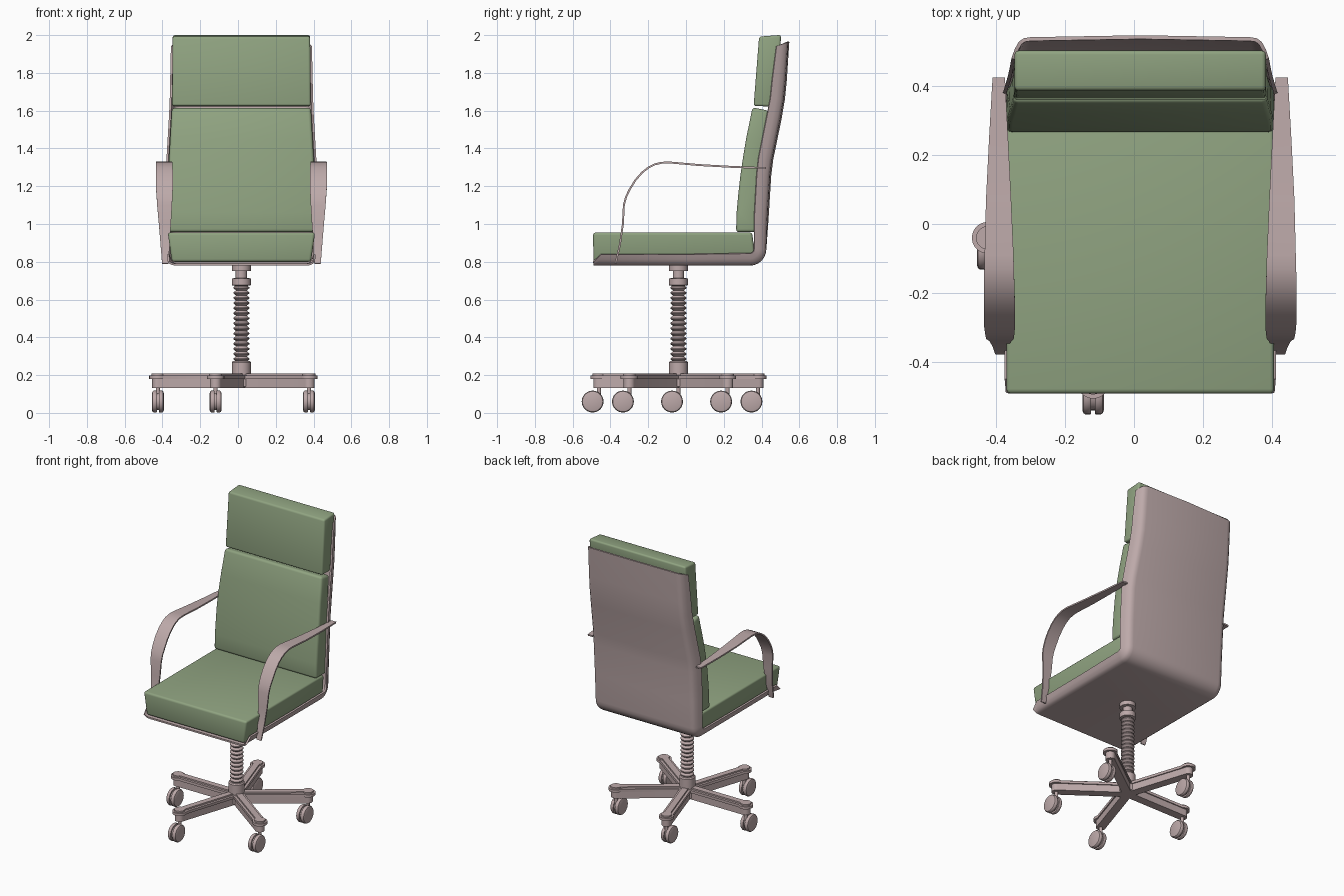
import bpy, bmesh, math
from mathutils import Matrix, Vector

if "Cube" in bpy.data.objects:
    bpy.data.objects.remove(bpy.data.objects["Cube"], do_unlink=True)

CX, CY = 0.018, -0.04          # column axis


def material(name, rgb):
    m = bpy.data.materials.new(name)
    m.use_nodes = True
    m.diffuse_color = (*rgb, 1)
    bsdf = m.node_tree.nodes["Principled BSDF"]
    bsdf.inputs["Base Color"].default_value = (*rgb, 1)
    bsdf.inputs["Roughness"].default_value = 0.7
    return m


GREEN = material("sage green fabric", (0.28, 0.37, 0.22))
MAUVE = material("dusty mauve frame", (0.51, 0.40, 0.40))


def finish(name, bm, mat, thickness=0.0, offset=0.0, angle=35):
    bmesh.ops.recalc_face_normals(bm, faces=bm.faces)
    mesh = bpy.data.meshes.new(name)
    bm.to_mesh(mesh)
    bm.free()
    mesh.materials.append(mat)
    ob = bpy.data.objects.new(name, mesh)
    bpy.context.collection.objects.link(ob)
    bpy.ops.object.select_all(action='DESELECT')
    ob.select_set(True)
    bpy.context.view_layer.objects.active = ob
    if thickness:
        mod = ob.modifiers.new("thickness", 'SOLIDIFY')
        mod.thickness, mod.offset = thickness, offset
        bpy.ops.object.modifier_apply(modifier=mod.name)
    bpy.ops.object.shade_smooth_by_angle(angle=math.radians(angle))
    return ob


def sheet(bm, rows):
    """Quad grid through rows of points."""
    grid = [[bm.verts.new(p) for p in row] for row in rows]
    for a, b in zip(grid, grid[1:]):
        for i in range(len(a) - 1):
            bm.faces.new((a[i], a[i + 1], b[i + 1], b[i]))


def lathe(bm, profile, matrix, steps=24):
    """Closed turned solid from (radius, height) pairs."""
    rings = []
    for r, h in profile:
        rings.append([bm.verts.new(matrix @ Vector((r * math.cos(math.tau * i / steps),
                      r * math.sin(math.tau * i / steps), h))) for i in range(steps)])
    for a, b in zip(rings, rings[1:]):
        for i in range(steps):
            j = (i + 1) % steps
            bm.faces.new((a[i], a[j], b[j], b[i]))
    bm.faces.new(rings[0])
    bm.faces.new(rings[-1])


def prism(bm, outline, z0, z1, matrix):
    """Extruded flat outline."""
    lo = [bm.verts.new(matrix @ Vector((x, y, z0))) for x, y in outline]
    hi = [bm.verts.new(matrix @ Vector((x, y, z1))) for x, y in outline]
    bm.faces.new(lo)
    bm.faces.new(hi)
    n = len(lo)
    for i in range(n):
        bm.faces.new((lo[i], lo[(i + 1) % n], hi[(i + 1) % n], hi[i]))


def interp(table, t):
    for (a, va), (b, vb) in zip(table, table[1:]):
        if t <= b:
            return va + (vb - va) * max(0, (t - a) / (b - a))
    return table[-1][1]


def cushion(name, profile, widths, bevel):
    """Side profile (y, z) extruded across x, half width following height."""
    bm = bmesh.new()
    ends = [[bm.verts.new((CX + s * interp(widths, z), y, z)) for y, z in profile] for s in (-1, 1)]
    n = len(profile)
    for e in ends:
        bm.faces.new(e)
    for i in range(n):
        j = (i + 1) % n
        bm.faces.new((ends[0][i], ends[0][j], ends[1][j], ends[1][i]))
    bmesh.ops.recalc_face_normals(bm, faces=bm.faces)
    sharp = [e for e in bm.edges if e.calc_face_angle(0) > math.radians(35)]
    bmesh.ops.bevel(bm, geom=sharp, offset=bevel, segments=3, profile=0.5, affect='EDGES')
    finish(name, bm, GREEN, angle=40)


# Cushions
cushion("seat_cushion", [(-0.49, 0.80), (-0.492, 0.955), (0.35, 0.955), (0.37, 0.80)],
        [(0.80, 0.368), (0.86, 0.388), (0.955, 0.39)], 0.014)
cushion("back_cushion",
        [(0.265, 0.957), (0.268, 1.06), (0.277, 1.16), (0.287, 1.25), (0.30, 1.34), (0.318, 1.45),
         (0.352, 1.617), (0.438, 1.60), (0.41, 1.42), (0.40, 1.25), (0.39, 0.957)],
        [(0.957, 0.388), (1.3, 0.386), (1.617, 0.368)], 0.016)
cushion("head_cushion", [(0.358, 1.625), (0.387, 1.992), (0.503, 2.001), (0.50, 1.93), (0.448, 1.622)],
        [(1.62, 0.367), (2.0, 0.364)], 0.012)

# Seat and back shell: one bent sheet with flared side lips (y, z, half width, lip depth)
path = [(-0.49, 0.785, 0.385, 0.015), (-0.45, 0.785, 0.388, 0.055), (0.0, 0.785, 0.39, 0.055)]
for k in range(7):
    a = math.radians(-90 + 15 * k)
    path.append((0.338 + 0.082 * math.cos(a), 0.867 + 0.082 * math.sin(a), 0.392, 0.06))
path += [(0.427, 1.05, 0.394, 0.065), (0.440, 1.26, 0.394, 0.066), (0.450, 1.34, 0.391, 0.067),
         (0.495, 1.56, 0.378, 0.068), (0.512, 1.66, 0.374, 0.066), (0.522, 1.76, 0.372, 0.066),
         (0.536, 1.963, 0.368, 0.062)]
rows = []
for i, (y, z, w, d) in enumerate(path):
    p, q = path[max(i - 1, 0)], path[min(i + 1, len(path) - 1)]
    t = Vector((q[0] - p[0], q[1] - p[1])).normalized()
    ny, nz = -t.y, t.x
    if i == len(path) - 1:
        ny, nz = -0.93, -0.35       # top lip slopes down
    half = [(w, d), (w - 0.009, d * 0.55), (w - 0.02, d * 0.2), (w - 0.032, d * 0.05), (w - 0.05, 0)]
    section = [(-x, h) for x, h in half] + [(0, -0.006 if z > 1 else 0)] + half[::-1]
    rows.append([(CX + x, y + ny * h, z + nz * h) for x, h in section])
bm = bmesh.new()
sheet(bm, rows)
finish("seat_shell", bm, MAUVE, 0.011)

# Armrest straps: (y, z, inner offset, outer offset)
strap = [(-0.373, 0.79, 0.386, 0.42), (-0.35, 0.89, 0.380, 0.428), (-0.334, 1.0, 0.373, 0.437),
         (-0.329, 1.10, 0.367, 0.446), (-0.317, 1.145, 0.365, 0.449), (-0.297, 1.185, 0.363, 0.452),
         (-0.268, 1.232, 0.363, 0.453), (-0.233, 1.272, 0.363, 0.453), (-0.20, 1.298, 0.364, 0.453),
         (-0.164, 1.316, 0.365, 0.453), (-0.13, 1.324, 0.366, 0.452), (-0.09, 1.326, 0.367, 0.451),
         (0.07, 1.312, 0.374, 0.447), (0.25, 1.302, 0.383, 0.438), (0.424, 1.296, 0.392, 0.428)]
for side, s in (("left", 1), ("right", -1)):
    bm = bmesh.new()
    sheet(bm, [[(CX + s * a, y, z), (CX + s * b, y, z)] for y, z, a, b in strap])
    finish(side + "_armrest", bm, MAUVE, 0.01)

# Column: collars and pleated bellows
axis = Matrix.Translation((CX, CY, 0))
bm = bmesh.new()
lathe(bm, [(0.05, 0.19), (0.05, 0.268), (0.044, 0.276), (0.03, 0.276)], axis)
lathe(bm, [(0.03, 0.672), (0.05, 0.676), (0.05, 0.712), (0.03, 0.714), (0.03, 0.75),
           (0.05, 0.752), (0.05, 0.784)], axis)
finish("column_collars", bm, MAUVE)
pleats, z0, z1 = 15, 0.272, 0.676
step = (z1 - z0) / pleats
profile = []
for k in range(pleats):
    z = z0 + k * step
    profile += [(0.029, z), (0.042, z + step * 0.4), (0.042, z + step * 0.6)]
bm = bmesh.new()
lathe(bm, profile + [(0.029, z1)], axis)
finish("column_bellows", bm, MAUVE)

# Star base with five legs and casters
R = 0.442


def leg_outline(width, tip):
    """Straight bar ending in a round pad."""
    a0 = math.asin(min(1, width / tip))
    arc = [(-math.pi + a0) + (math.tau - 2 * a0) * k / 16 for k in range(17)]
    return [(0, -width)] + [(R + tip * math.cos(a), tip * math.sin(a)) for a in arc] + [(0, width)]


for n in range(5):
    ang = math.pi + n * math.tau / 5
    turn = axis @ Matrix.Rotation(ang, 4, 'Z')
    bm = bmesh.new()
    prism(bm, leg_outline(0.036, 0.046), 0.18, 0.198, turn)
    prism(bm, leg_outline(0.020, 0.034), 0.19, 0.208, turn)
    prism(bm, leg_outline(0.029, 0.030), 0.133, 0.185, turn)
    finish(f"base_leg_{n + 1}", bm, MAUVE)

    px, py = CX + R * math.cos(ang), CY + R * math.sin(ang)
    bm = bmesh.new()
    lathe(bm, [(0.011, 0.085), (0.011, 0.14)], Matrix.Translation((px, py, 0)), 12)
    wheel = Matrix.Translation((px, py - 0.034, 0.06)) @ Matrix.Rotation(math.pi / 2, 4, 'Y')
    for s in (-1, 1):
        lathe(bm, [(0.056, s * 0.006), (0.058, s * 0.009), (0.058, s * 0.022),
                   (0.054, s * 0.028), (0.046, s * 0.031)], wheel)
    lathe(bm, [(0.046, -0.008), (0.046, 0.008)], wheel)
    finish(f"caster_{n + 1}", bm, MAUVE)

bm = bmesh.new()
lathe(bm, [(0.05, 0.133), (0.06, 0.14), (0.06, 0.19), (0.05, 0.2)], axis)
finish("base_hub", bm, MAUVE)
